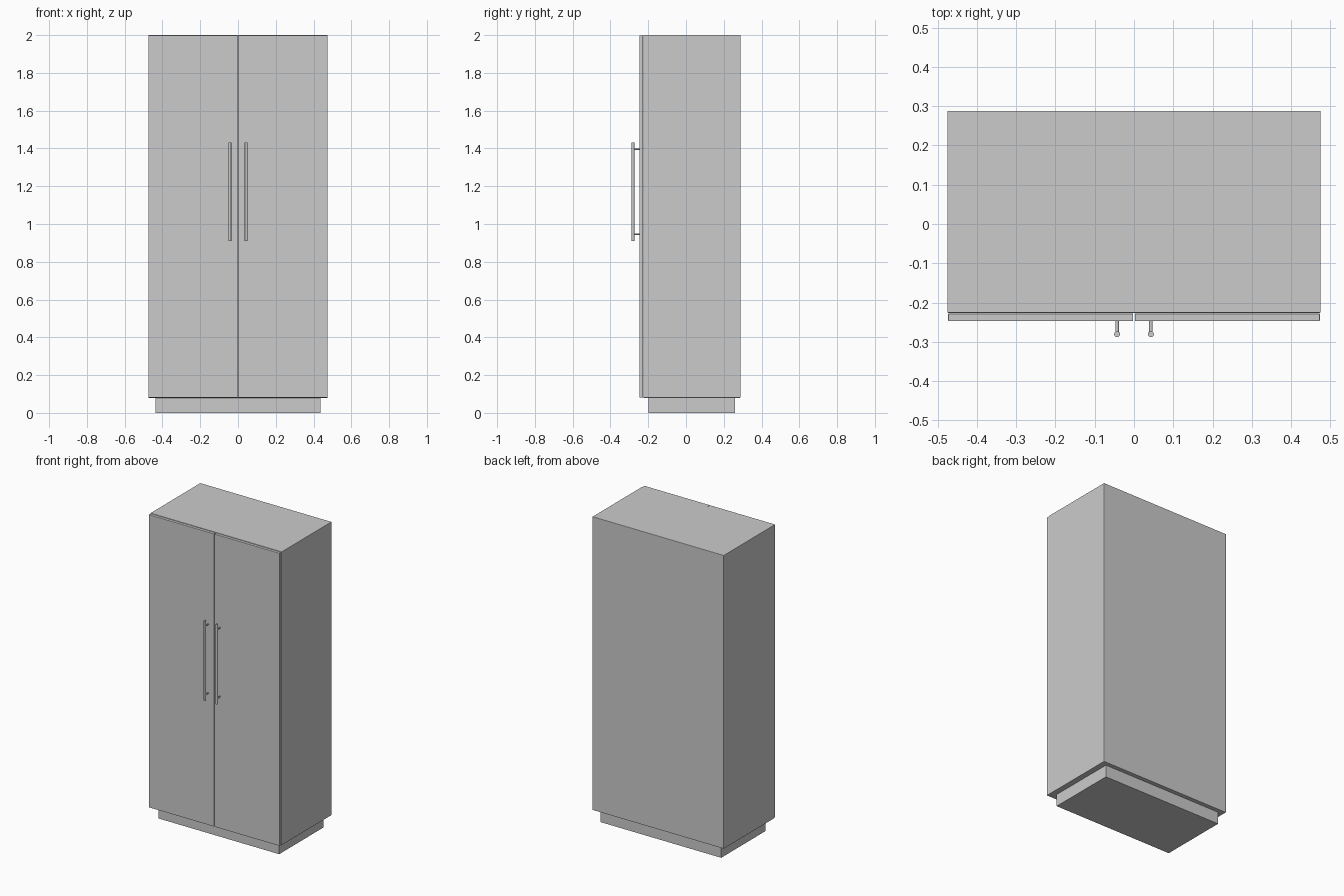
import bpy
import math

if "Cube" in bpy.data.objects:
    bpy.data.objects.remove(bpy.data.objects["Cube"])

grey = bpy.data.materials.new("plain_grey")
grey.diffuse_color = (0.6, 0.6, 0.6, 1.0)
grey.use_nodes = True
grey.node_tree.nodes["Principled BSDF"].inputs["Base Color"].default_value = grey.diffuse_color


def box(name, x, y, z, bevel=0.0):
    """Box from (min, max) ranges, with an optional small edge bevel."""
    bpy.ops.mesh.primitive_cube_add(size=1)
    o = bpy.context.object
    o.name = name
    o.location = [(a + b) / 2 for a, b in (x, y, z)]
    o.scale = [b - a for a, b in (x, y, z)]
    bpy.ops.object.transform_apply(location=False, rotation=False, scale=True)
    o.data.materials.append(grey)
    if bevel:
        m = o.modifiers.new("edge_bevel", 'BEVEL')
        m.width = bevel
        m.segments = 2
    return o


def rod(name, loc, radius, length, rot=(0, 0, 0)):
    """Smooth cylinder, along z unless rotated."""
    bpy.ops.mesh.primitive_cylinder_add(vertices=24, radius=radius, depth=length,
                                        location=loc, rotation=rot)
    o = bpy.context.object
    o.name = name
    o.data.materials.append(grey)
    bpy.ops.object.shade_smooth_by_angle(angle=math.radians(40))
    return o


# Recessed plinth and cabinet body
box("plinth", (-0.437, 0.437), (-0.198, 0.26), (0.0, 0.081))
box("cabinet_body", (-0.475, 0.475), (-0.226, 0.288), (0.08, 2.0), 0.0015)

# Pair of doors with bar handles
for side, s in (("left", -1), ("right", 1)):
    x = sorted((s * 0.002, s * 0.473))
    box(side + "_door", x, (-0.247, -0.228), (0.082, 1.998), 0.0015)
    hx = s * 0.043
    rod(side + "_handle_bar", (hx, -0.2805, 1.171), 0.0075, 0.522)
    for level, z in (("lower", 0.946), ("upper", 1.396)):
        rod(f"{side}_{level}_handle_post", (hx, -0.262, z), 0.0045, 0.034,
            (math.pi / 2, 0, 0))
